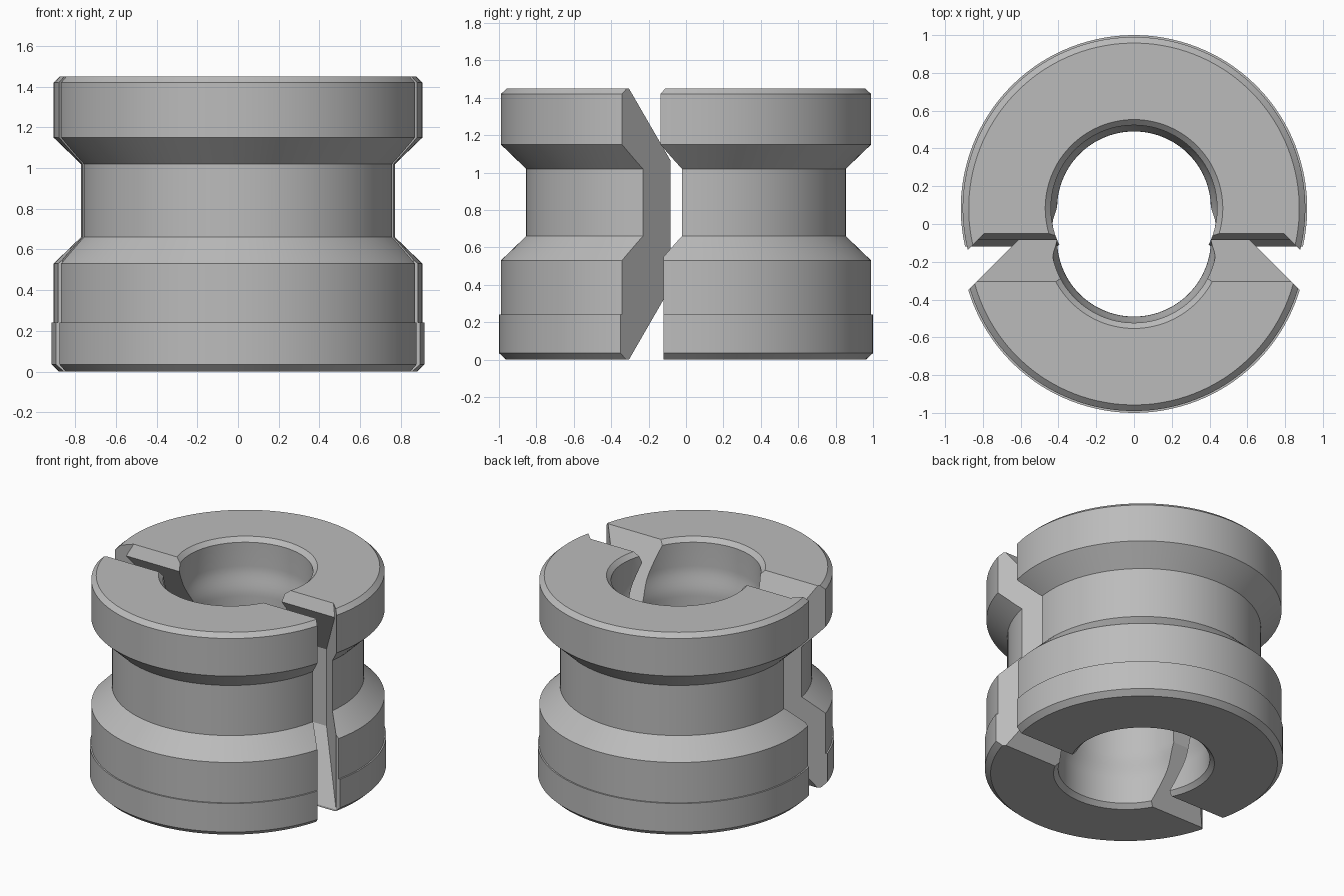
import bpy, bmesh, math
from mathutils import Matrix, Vector

cube = bpy.data.objects.get("Cube")
if cube:
    bpy.data.objects.remove(cube)

grey = bpy.data.materials.new("plain grey")
grey.use_nodes = True
grey.diffuse_color = (0.5, 0.5, 0.5, 1)
grey.node_tree.nodes["Principled BSDF"].inputs["Base Color"].default_value = (0.5, 0.5, 0.5, 1)

SPREAD = 0.083    # how far each half sits from the middle


def add_object(name, bm):
    bmesh.ops.recalc_face_normals(bm, faces=bm.faces)
    mesh = bpy.data.meshes.new(name)
    bm.to_mesh(mesh)
    bm.free()
    mesh.materials.append(grey)
    obj = bpy.data.objects.new(name, mesh)
    bpy.context.collection.objects.link(obj)
    return obj


def revolve(name, profile, steps=128):
    """Closed ring swept from an (r, z) outline."""
    bm = bmesh.new()
    rings = []
    for i in range(steps):
        a = 2 * math.pi * (i + 0.5) / steps
        rings.append([bm.verts.new((r * math.cos(a), r * math.sin(a), z)) for r, z in profile])
    n = len(profile)
    for i in range(steps):
        p, q = rings[i], rings[(i + 1) % steps]
        for j in range(n):
            k = (j + 1) % n
            bm.faces.new((p[j], q[j], q[k], p[k]))
    return add_object(name, bm)


def prism(name, points, direction):
    """Flat outline pushed along a direction."""
    bm = bmesh.new()
    face = bm.faces.new([bm.verts.new(p) for p in points])
    out = bmesh.ops.extrude_face_region(bm, geom=[face])
    verts = [v for v in out["geom"] if isinstance(v, bmesh.types.BMVert)]
    bmesh.ops.translate(bm, verts=verts, vec=direction)
    return add_object(name, bm)


def boolean(obj, cutter, operation):
    """Apply a boolean and remove the cutter."""
    mod = obj.modifiers.new("cut", 'BOOLEAN')
    mod.operation = operation
    mod.solver = 'EXACT'
    mod.object = cutter
    graph = bpy.context.evaluated_depsgraph_get()
    mesh = bpy.data.meshes.new_from_object(obj.evaluated_get(graph))
    obj.modifiers.clear()
    obj.data = mesh
    bpy.data.objects.remove(cutter)


def wedge(name, side, reach):
    """Tongue shape: side outline in y, z with the corners cut at 45 degrees in plan."""
    outline = [(-2, -0.5)] + side + [(-2, 2)]
    body = prism(name, [(-2, y, z) for y, z in outline], (4, 0, 0))
    plan = [(0, reach), (reach + 2.5, -2.5), (-reach - 2.5, -2.5)]
    boolean(body, prism("plan_cutter", [(x, y, -1) for x, y in plan], (0, 0, 4)), 'INTERSECT')
    return body


# Spool outline: flanges and neck outside, waisted bore inside
outer = [(0.88, 0), (0.917, 0.035), (0.917, 0.24), (0.907, 0.24), (0.907, 0.53),
         (0.772, 0.66), (0.772, 1.02), (0.907, 1.15), (0.907, 1.42), (0.875, 1.45)]
bore = [(0.47, 1.45), (0.44, 1.42)]
for i in range(9):
    t = i / 8
    bore.append((0.407 + 0.033 * (1 + math.cos(math.pi * t)) / 2, 1.25 - 0.2 * t))
bore += [(r, 1.45 - z) for r, z in reversed(bore)]

# Front half with the protruding tongue
front = revolve("front_half", outer + bore)
boolean(front, wedge("tongue", [(-0.51, -0.5), (0, 0.385), (0, 1.065), (-0.54, 2)], 0.61), 'INTERSECT')
front.location.y = -SPREAD

# Back half with the matching groove and a bevelled upper lip
back = revolve("back_half", outer + bore)
groove = [(-0.5, -0.5), (0.05, 0.45), (0.05, 1.0), (-0.168, 1.37), (-0.133, 1.45), (0.1, 2)]
boolean(back, wedge("groove_cutter", groove, 0.66), 'DIFFERENCE')
lower = [(-2, -2, -0.5), (2, -2, -0.5), (2, -0.203, -0.5), (-2, -0.203, -0.5)]
boolean(back, prism("lower_trim", lower, (0, 0, 1.1)), 'DIFFERENCE')
back.location.y = SPREAD

# Smooth round walls, sharp edges
for obj in (front, back):
    bpy.ops.object.select_all(action='DESELECT')
    obj.select_set(True)
    bpy.context.view_layer.objects.active = obj
    bpy.ops.object.shade_smooth_by_angle(angle=math.radians(20))
